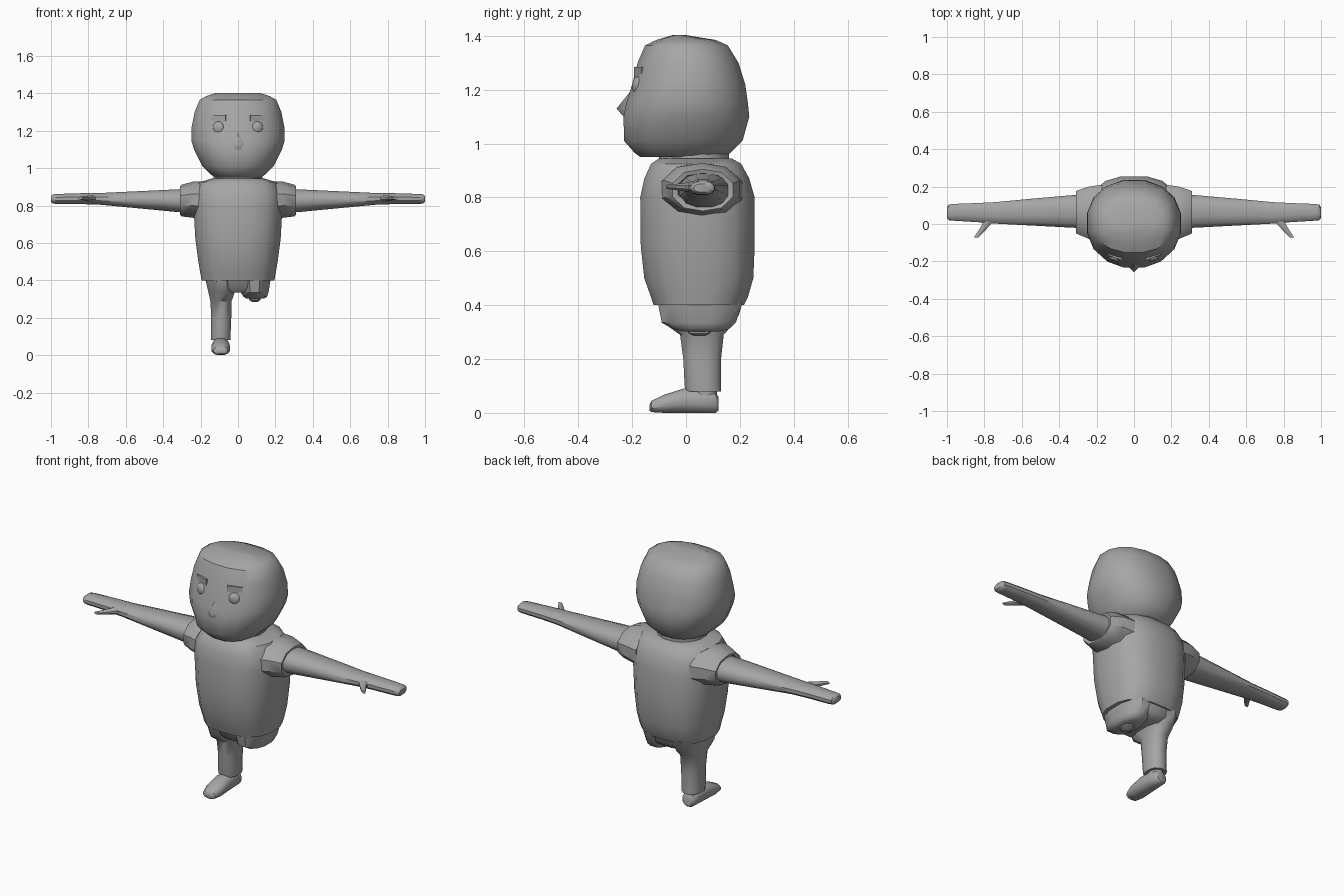
import bpy, bmesh, math
from mathutils import Matrix, Vector

mat = bpy.data.materials.new("plain grey")
mat.diffuse_color = (0.38, 0.38, 0.38, 1)


def finish(name, bm, angle=40):
    bmesh.ops.recalc_face_normals(bm, faces=bm.faces)
    me = bpy.data.meshes.new(name)
    bm.to_mesh(me)
    bm.free()
    ob = bpy.data.objects.new(name, me)
    bpy.context.collection.objects.link(ob)
    me.materials.append(mat)
    bpy.ops.object.select_all(action='DESELECT')
    ob.select_set(True)
    bpy.context.view_layer.objects.active = ob
    bpy.ops.object.shade_smooth_by_angle(angle=math.radians(angle))
    return ob


def curve(v, p):
    return math.copysign(abs(v) ** (2 / p), v)


def loft(name, rings, axis='Z', n=16, p=2.3, tilt=0, angle=40):
    """Rings are (position, a_min, a_max, b_min, b_max); axis Z uses a=x, b=y,
    axis X uses a=y, b=z and axis Y uses a=x, b=z."""
    bm = bmesh.new()
    loops = []
    for pos, a0, a1, b0, b1 in rings:
        loop = []
        for i in range(n):
            t = 2 * math.pi * (i + 0.5) / n
            k = math.cos(math.pi / n)
            a = (a0 + a1) / 2 + (a1 - a0) / 2 * curve(min(1, max(-1, math.cos(t) / k)), p)
            b = (b0 + b1) / 2 + (b1 - b0) / 2 * curve(min(1, max(-1, math.sin(t) / k)), p)
            co = {'Z': (a, b, pos + tilt * b), 'X': (pos, a, b), 'Y': (a, pos, b)}[axis]
            loop.append(bm.verts.new(co))
        loops.append(loop)
    for l0, l1 in zip(loops, loops[1:]):
        for i in range(n):
            j = (i + 1) % n
            bm.faces.new((l0[i], l0[j], l1[j], l1[i]))
    bm.faces.new(loops[0])
    bm.faces.new(loops[-1])
    return finish(name, bm, angle)


def flip(rings):
    return [(-r[0],) + r[1:] for r in rings]


# Head and neck
loft("head", [(0.95, -.12, .12, -.17, .13), (0.965, -.145, .145, -.19, .165),
              (1.01, -.19, .19, -.23, .21), (1.10, -.235, .235, -.232, .235),
              (1.15, -.25, .25, -.222, .23), (1.22, -.248, .248, -.2, .22),
              (1.30, -.232, .232, -.18, .195), (1.365, -.205, .205, -.152, .155),
              (1.385, -.17, .17, -.11, .11), (1.403, -.115, .115, -.05, .0)], p=2.3)
loft("neck", [(0.91, -.13, .13, -.1, .16), (0.98, -.13, .13, -.1, .16)], p=2.1)

# Nose
bm = bmesh.new()
tip = bm.verts.new((0, -.258, 1.13))
base = [bm.verts.new(c) for c in ((0, -.19, 1.215), (.055, -.205, 1.13),
                                  (.02, -.222, 1.09), (-.02, -.222, 1.09), (-.055, -.205, 1.13))]
for i in range(5):
    bm.faces.new((tip, base[i], base[(i + 1) % 5]))
bm.faces.new(base)
finish("nose", bm, 50)

# Shirt body
loft("shirt", [(0.40, -.195, .195, -.12, .215), (0.43, -.2, .2, -.13, .23),
               (0.50, -.212, .212, -.155, .25), (0.62, -.228, .228, -.168, .255),
               (0.80, -.238, .238, -.17, .255), (0.87, -.235, .235, -.155, .235),
               (0.925, -.205, .205, -.13, .205), (0.945, -.14, .14, -.1, .17)], p=2.6)

sleeve = [(.17, -.10, .21, .72, .93), (.24, -.08, .20, .735, .928),
          (.30, -.055, .18, .742, .912), (.31, -.05, .175, .75, .905),
          (.305, -.03, .155, .77, .89), (.25, -.02, .15, .78, .88)]
arm = [(.24, -.025, .16, .76, .89), (.32, -.02, .155, .765, .887), (.55, -.008, .135, .787, .876),
       (.74, .002, .117, .805, .867), (.84, .01, .112, .808, .866),
       (.97, .018, .107, .809, .862), (.99, .02, .104, .811, .86), (1.0, .03, .09, .82, .85)]
for side, s in (("left", 1), ("right", -1)):
    loft(side + "_sleeve", sleeve if s > 0 else flip(sleeve), 'X', n=10, p=2)
    loft(side + "_arm", arm if s > 0 else flip(arm), 'X', n=12, p=2.3)

    # Thumb, swept forward and outward
    thumb = [(.05, .72, .82, .82, .855), (.0, .765, .81, .822, .855),
             (-.04, .8, .835, .828, .85), (-.072, .832, .856, .832, .847)]
    if s < 0:
        thumb = [(q, -a1, -a0, b0, b1) for q, a0, a1, b0, b1 in thumb]
    loft(side + "_thumb", thumb, 'Y', n=8, p=2)

    # Eye and brow
    bm = bmesh.new()
    bmesh.ops.create_uvsphere(bm, u_segments=14, v_segments=8, radius=1,
                              matrix=Matrix.Translation((s * .104, -.177, 1.215))
                              @ Matrix.Rotation(s * .35, 4, 'Z')
                              @ Matrix.Diagonal((.034, .022, .035, 1)))
    finish(side + "_eye", bm, 60)
    bm = bmesh.new()
    bmesh.ops.create_cube(bm, size=1, matrix=Matrix.Translation((s * .1, -.165, 1.267))
                          @ Matrix.Rotation(s * .35, 4, 'Z')
                          @ Matrix.Diagonal((.082, .03, .034, 1)))
    finish(side + "_brow", bm, 30)

# Hips, standing leg, thigh stump
loft("hips", [(0.335, -.10, .10, -.06, .16), (0.36, -.15, .15, -.085, .195),
              (0.41, -.18, .18, -.105, .21)], p=2.4)
loft("short_thigh", [(0.303, .045, .14, -.015, .13), (0.312, .03, .155, -.05, .16),
                     (0.335, .015, .163, -.09, .185), (0.41, .0, .175, -.105, .21)], n=12)
loft("knob", [(0.285, .075, .105, .03, .07), (0.295, .06, .12, .01, .09),
              (0.32, .055, .125, .0, .1)], n=10, p=2)
loft("trouser_leg", [(0.08, -.145, -.04, .0, .13), (0.10, -.145, -.04, -.005, .13),
                     (0.20, -.143, -.036, -.01, .13), (0.29, -.148, -.034, -.022, .14),
                     (0.335, -.158, -.018, -.085, .18), (0.41, -.175, .0, -.105, .21)], n=12)

# Ankle and shoe
loft("ankle", [(0.05, -.128, -.056, .015, .115), (0.10, -.128, -.056, .015, .115)], n=12, p=2)
loft("shoe", [(-.135, -.115, -.07, .008, .03), (-.128, -.13, -.055, .003, .045),
              (-.08, -.142, -.043, 0, .068), (-.01, -.14, -.045, 0, .09),
              (.06, -.135, -.05, 0, .088), (.11, -.13, -.055, 0, .075),
              (.12, -.12, -.065, .008, .06)], 'Y', n=12, p=2.3)
